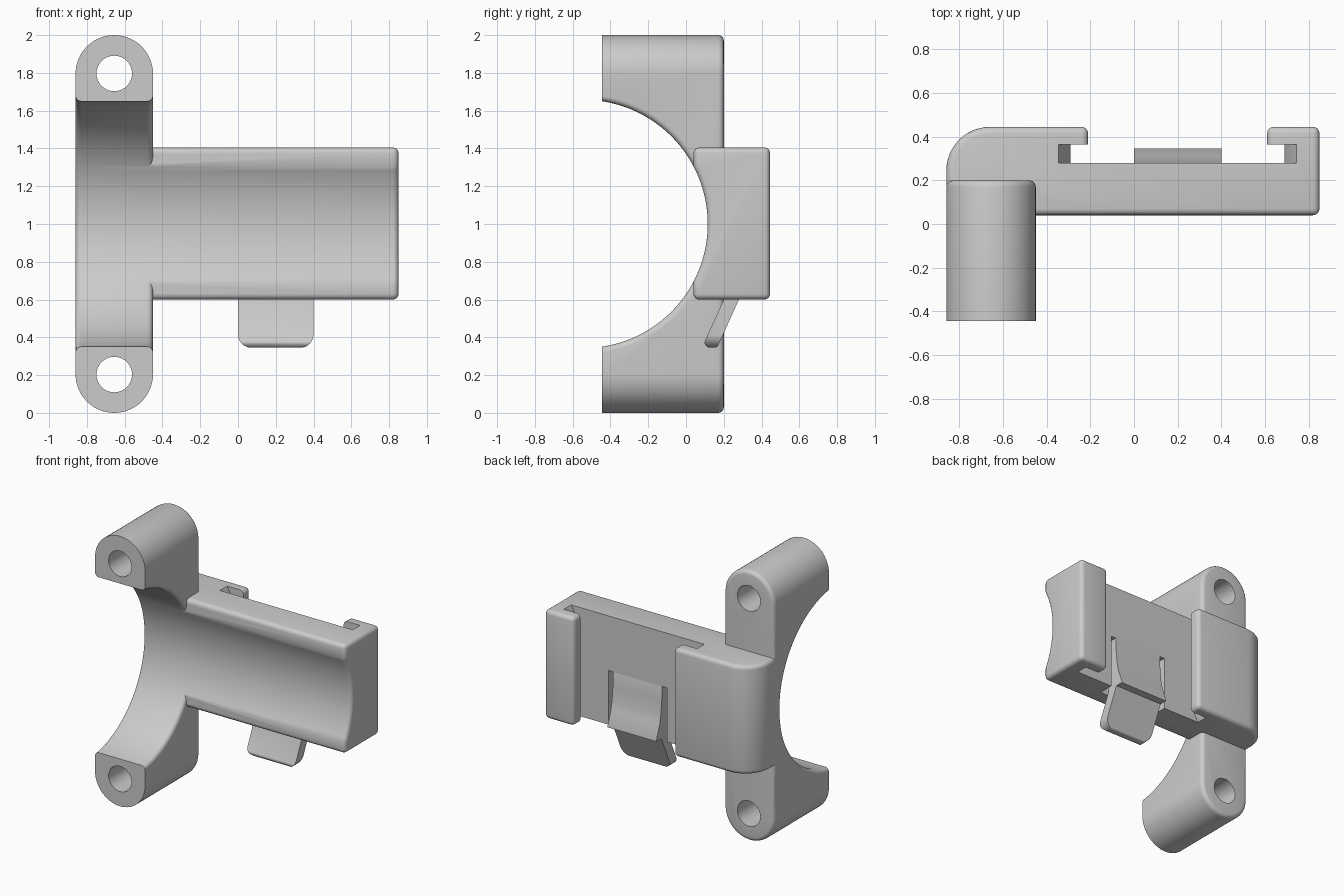
import bpy, bmesh, math
from mathutils import Vector

cube = bpy.data.objects.get("Cube")
if cube:
    bpy.data.objects.remove(cube, do_unlink=True)

grey = bpy.data.materials.new("plain_grey")
grey.use_nodes = True
grey.diffuse_color = (0.6, 0.6, 0.6, 1)
grey.node_tree.nodes["Principled BSDF"].inputs["Base Color"].default_value = (0.6, 0.6, 0.6, 1)

LEFT, SHOULDER, RIGHT = -0.86, -0.45, 0.85     # x stations
FRONT, SEAT, BACK = 0.04, 0.28, 0.445          # y stations of the arm
LOW, HIGH = 0.6, 1.405                         # arm height range
CLAMP_X, LUG = (LEFT + SHOULDER) / 2, (SHOULDER - LEFT) / 2
ROUND = 0.03


def finish(name, bm):
    bmesh.ops.recalc_face_normals(bm, faces=bm.faces)
    mesh = bpy.data.meshes.new(name)
    bm.to_mesh(mesh)
    bm.free()
    mesh.materials.append(grey)
    obj = bpy.data.objects.new(name, mesh)
    bpy.context.collection.objects.link(obj)
    return obj


def prism(name, points, axis, start, end, rule=None, radius=ROUND, segments=4):
    """Extrude a 2D outline along an axis and round the convex edges the rule picks."""
    place = {"x": lambda p, t: (t, p[0], p[1]),
             "y": lambda p, t: (p[0], t, p[1]),
             "z": lambda p, t: (p[0], p[1], t)}[axis]
    bm = bmesh.new()
    base = bm.faces.new([bm.verts.new(place(p, start)) for p in points])
    top = bmesh.ops.extrude_face_region(bm, geom=[base])["geom"]
    step = Vector(place((0, 0), end - start))
    bmesh.ops.translate(bm, vec=step, verts=[v for v in top if isinstance(v, bmesh.types.BMVert)])
    bmesh.ops.recalc_face_normals(bm, faces=bm.faces)
    if rule:
        edges = [e for e in bm.edges if e.calc_face_angle_signed() > 0.5
                 and rule(e.verts[0].co, e.verts[1].co)]
        bmesh.ops.bevel(bm, geom=edges, offset=radius, segments=segments,
                        profile=0.5, affect="EDGES", clamp_overlap=True)
    return finish(name, bm)


def arc(cx, cy, r, a, b, n):
    angles = [math.radians(a + (b - a) * i / n) for i in range(n + 1)]
    return [(cx + r * math.cos(t), cy + r * math.sin(t)) for t in angles]


def flared_bore(name, start, end, r=0.657, y=-0.542, z=1.0):
    """Round cutter along x that widens at both ends, leaving rounded rims."""
    rim = [math.pi / 2 * i / 5 for i in range(6)]
    right = [(end - ROUND + ROUND * math.sin(t), r + ROUND * (1 - math.cos(t))) for t in rim]
    left = [(start + end - x, h) for x, h in reversed(right)]
    over = 0.05
    outline = ([(start - over, 0), (start - over, r + ROUND)] + left + right
               + [(end + over, r + ROUND), (end + over, 0)])
    bm = bmesh.new()
    verts = [bm.verts.new((x, y, z + h)) for x, h in outline]
    edges = [bm.edges.new(pair) for pair in zip(verts, verts[1:])]
    bmesh.ops.spin(bm, geom=verts + edges, cent=(0, y, z), axis=(1, 0, 0),
                   angle=math.tau, steps=128)
    bmesh.ops.remove_doubles(bm, verts=bm.verts, dist=0.0001)
    return finish(name, bm)


def combine(target, other, operation):
    mod = target.modifiers.new(operation.lower(), "BOOLEAN")
    mod.operation, mod.object, mod.solver = operation, other, "EXACT"
    with bpy.context.temp_override(object=target, active_object=target):
        bpy.ops.object.modifier_apply(modifier=mod.name)
    bpy.data.objects.remove(other, do_unlink=True)


# Clamp: tall plate with round lugs, bolt holes and a round saddle
outline = arc(CLAMP_X, 2 - LUG, LUG, 0, 180, 32) + arc(CLAMP_X, LUG, LUG, 180, 360, 32)
body = prism("clamp_bracket", outline, "y", -BACK, 0.2,
             lambda a, b: min(a.y, b.y) > 0.19)
combine(body, flared_bore("clamp_bore", LEFT, SHOULDER), "DIFFERENCE")

# Arm: bar with a hooked lip at each end
arm_outline = ([(RIGHT, FRONT), (RIGHT, BACK), (0.61, BACK), (0.61, 0.365), (0.69, 0.365),
                (0.69, SEAT), (-0.29, SEAT), (-0.29, 0.365), (-0.21, 0.365), (-0.21, BACK)]
               + arc(LEFT + 0.2, BACK - 0.2, 0.2, 90, 180, 12) + [(LEFT, FRONT)])
arm = prism("arm", arm_outline, "z", LOW, HIGH,
            lambda a, b: max(a.y, b.y) > 0.44 or min(a.y, b.y) < 0.05 or max(a.x, b.x) < -0.5)
combine(arm, flared_bore("arm_bore", LEFT, RIGHT), "DIFFERENCE")

# Slot mouths widen at the top and bottom
for z, inward in ((HIGH, -1), (LOW, 1)):
    for x, side in ((-0.29, -1), (0.69, 1)):
        wedge = [(x - side * 0.02, z - inward * 0.02), (x + side * 0.055, z - inward * 0.02),
                 (x + side * 0.055, z), (x, z + inward * 0.1), (x - side * 0.02, z + inward * 0.1)]
        combine(arm, prism("slot_mouth", wedge, "y", SEAT, 0.365), "DIFFERENCE")

# Pocket that frees the spring latch
pocket = [(-0.04, LOW - 0.1), (0.44, LOW - 0.1), (0.44, 1.0), (-0.04, 1.0)]
combine(arm, prism("latch_pocket", pocket, "y", 0.165, 0.35), "DIFFERENCE")

combine(body, arm, "UNION")
for z in (0.203, 1.797):
    hole = arc(CLAMP_X, z, 0.094, 0, 360, 40)[:-1]
    combine(body, prism("bolt_hole", hole, "y", -0.6, 0.6), "DIFFERENCE")

# Latch: spring tongue with a ramped catch and a slanted release lever
latch_outline = [(0.2, 1.03), (0.27, 1.03), (SEAT, 1.0), (0.284, 0.9), (0.294, 0.8),
                 (0.308, 0.73), (0.345, 0.63), (0.345, 0.615), (0.287, 0.615),
                 (0.165, 0.345), (0.115, 0.345), (0.095, 0.37), (0.2, 0.6)]
latch = prism("release_latch", latch_outline, "x", 0, 0.4,
              lambda a, b: max(a.z, b.z) < 0.4 and abs(a.x - b.x) > 0.1, 0.012, 3)
# Round the lever's lower corners
corner = 0.07
for x, side in ((0, 1), (0.4, -1)):
    start, end = (180, 270) if side > 0 else (360, 270)
    curve = arc(x + side * corner, 0.345 + corner, corner, start, end, 8)
    cut = curve + [(x + side * corner, 0.3), (x - side * 0.05, 0.3), (x - side * 0.05, 0.345 + corner)]
    combine(latch, prism("lever_corner", cut, "y", 0, 0.4), "DIFFERENCE")

for obj in (body, latch):
    bpy.ops.object.select_all(action="DESELECT")
    obj.select_set(True)
    bpy.context.view_layer.objects.active = obj
    bpy.ops.object.shade_smooth_by_angle(angle=math.radians(30))
